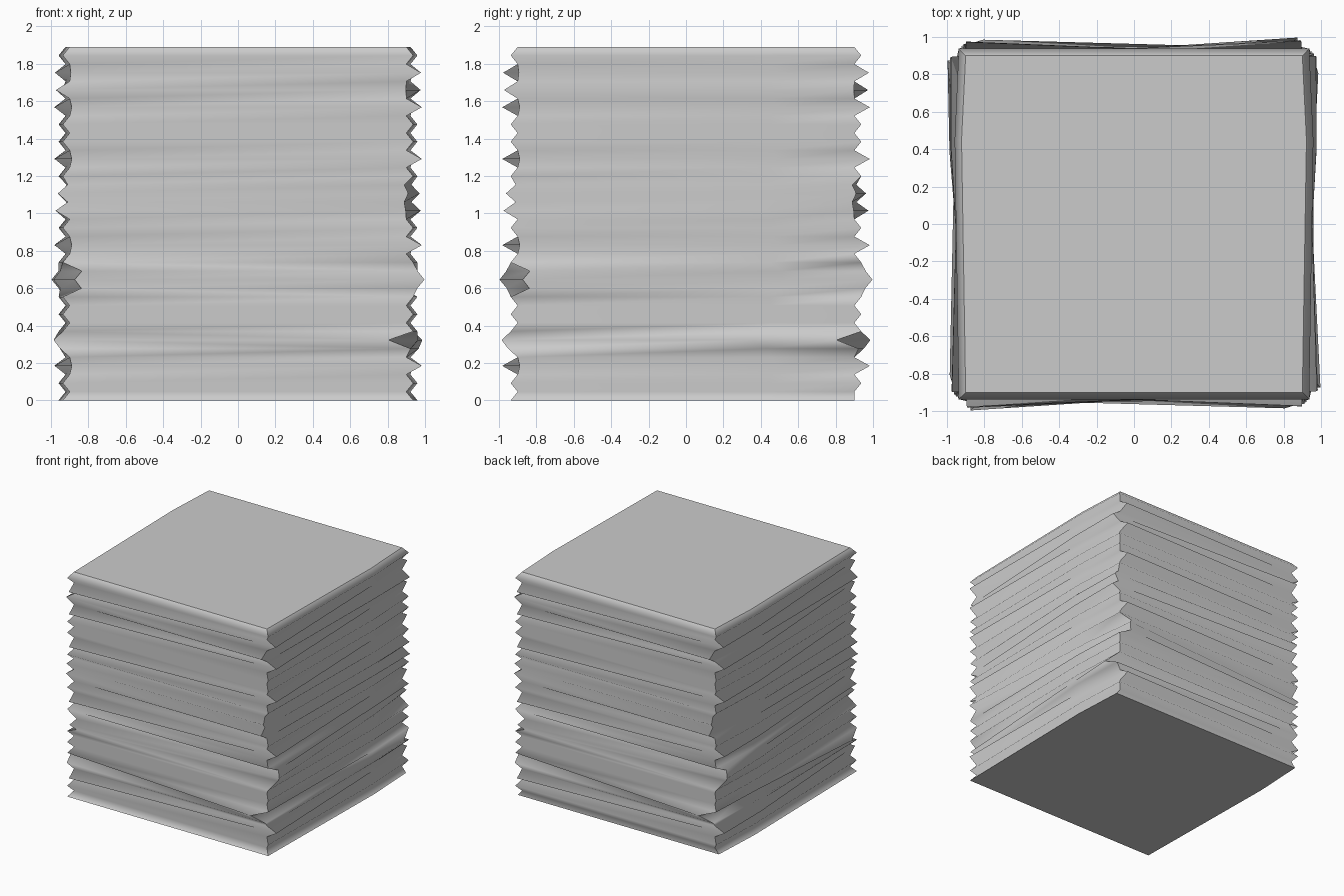
import bpy, bmesh
from math import sin, cos

if "Cube" in bpy.data.objects:
    bpy.data.objects.remove(bpy.data.objects["Cube"])

LEVELS = 41            # half-sheet steps from top to bottom
HEIGHT = 1.89
VALLEY, PEAK = 0.90, 0.937
BULGE, BULGE_Y = 0.022, 0.45

# small twist of individual levels, counted from the top (radians)
TWIST = {3: 0.045, 5: -0.04, 7: 0.05, 13: 0.05, 16: -0.012, 17: -0.028,
         18: -0.012, 19: -0.042, 23: 0.05, 26: 0.07, 27: 0.066, 28: 0.067,
         34: -0.10, 35: -0.015, 37: 0.05}


def ring(bm, k):
    """One outline of the stack: a square with slightly bowed sides."""
    a = PEAK if k % 2 else VALLEY
    back = VALLEY if k == LEVELS else a
    t = TWIST.get(k, 0.0)
    z = HEIGHT * (1 - k / LEVELS)
    pts = [(-a, -a), (a, -a), (a + BULGE, BULGE_Y), (a, back),
           (-a, back), (-a - BULGE, BULGE_Y)]
    return [bm.verts.new((x * cos(t) - y * sin(t), x * sin(t) + y * cos(t), z))
            for x, y in pts]


# pleated sides
bm = bmesh.new()
rings = [ring(bm, k) for k in range(LEVELS + 1)]
n = len(rings[0])
for upper, lower in zip(rings, rings[1:]):
    for i in range(n):
        j = (i + 1) % n
        bm.faces.new((lower[i], lower[j], upper[j], upper[i])).smooth = True
    # keep the four corners crisp
    for i in (0, 1, 3, 4):
        bm.edges.get((upper[i], lower[i])).smooth = False

# flat top and bottom sheets with sharp rims
for cap in (bm.faces.new(rings[0]), bm.faces.new(rings[-1][::-1])):
    for e in cap.edges:
        e.smooth = False

mesh = bpy.data.meshes.new("sheet_stack")
bm.to_mesh(mesh)
bm.free()
stack = bpy.data.objects.new("sheet_stack", mesh)
bpy.context.collection.objects.link(stack)
